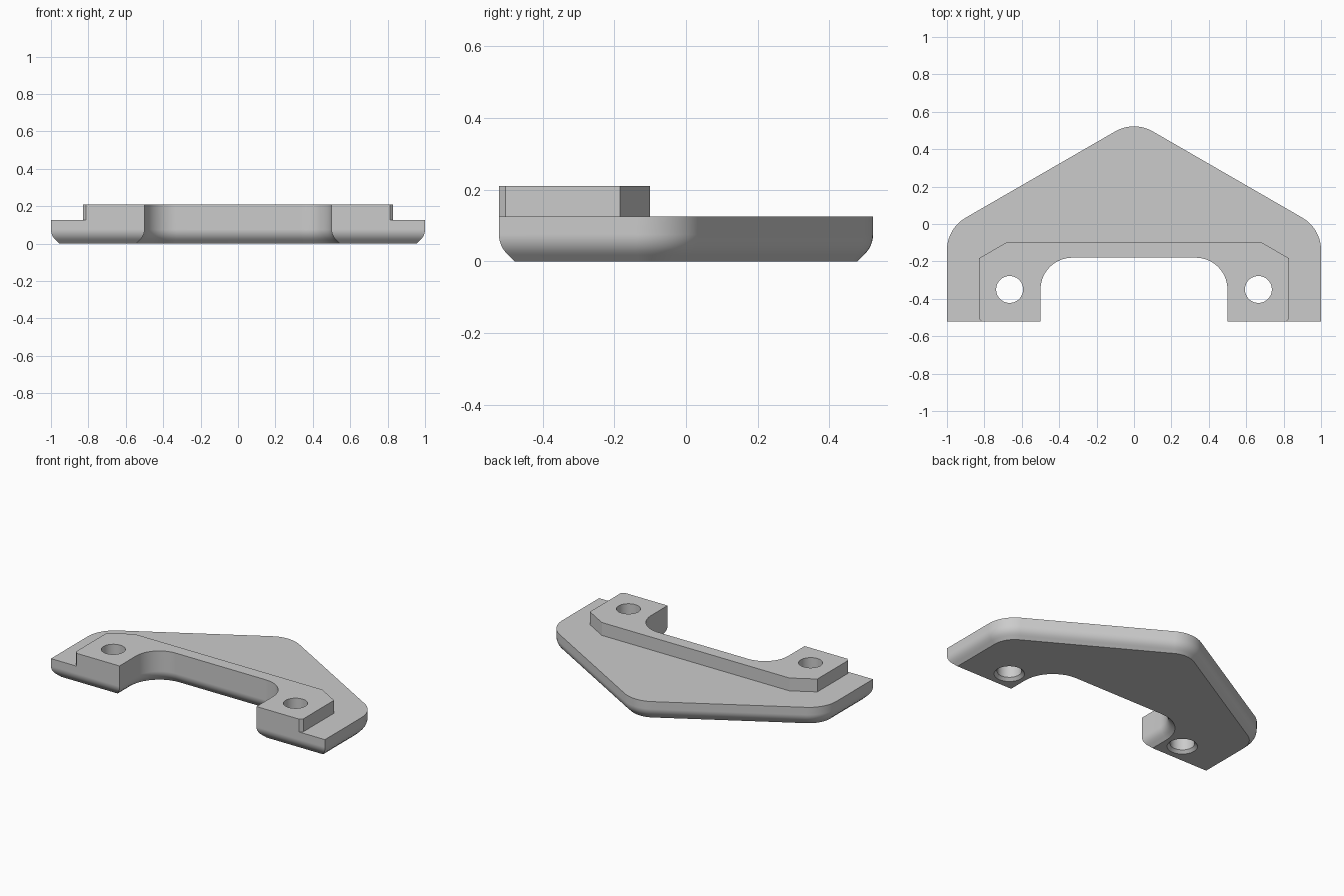
import bpy, bmesh, math
from mathutils import Vector, Matrix

if "Cube" in bpy.data.objects:
    bpy.data.objects.remove(bpy.data.objects["Cube"], do_unlink=True)

FRONT = -0.522      # flat front faces of the legs
PLATE_TOP = 0.125
TOP = 0.21
FILLET = 0.075      # lower edge rounding, ending in a 45 degree slope
CHAMFER = 0.018

grey = bpy.data.materials.new("light_grey")
grey.use_nodes = True
grey.diffuse_color = (0.6, 0.6, 0.6, 1)
grey.node_tree.nodes["Principled BSDF"].inputs["Base Color"].default_value = (0.6, 0.6, 0.6, 1)


def loft(name, rings):
    """Closed solid through matching (z, outline) rings."""
    bm = bmesh.new()
    loops = [[bm.verts.new((x, y, z)) for x, y in pts] for z, pts in rings]
    for a, b in zip(loops, loops[1:]):
        for i in range(len(a)):
            j = (i + 1) % len(a)
            bm.faces.new((a[i], a[j], b[j], b[i]))
    bm.faces.new(loops[0][::-1])
    bm.faces.new(loops[-1])
    bmesh.ops.recalc_face_normals(bm, faces=bm.faces)
    mesh = bpy.data.meshes.new(name)
    bm.to_mesh(mesh)
    bm.free()
    mesh.materials.append(grey)
    obj = bpy.data.objects.new(name, mesh)
    bpy.context.collection.objects.link(obj)
    return obj


def rounded_outline(corners, inset, front_inset, steps=10):
    """Counter-clockwise outline, inset edge by edge, with rounded corners."""
    pts = [Vector(c[:2]) for c in corners]
    out = []
    for i, p in enumerate(pts):
        before, after = pts[i - 1], pts[(i + 1) % len(pts)]
        e1, e2 = (p - before).normalized(), (after - p).normalized()
        n1, n2 = Vector((-e1.y, e1.x)), Vector((-e2.y, e2.x))
        d1 = front_inset if before.y == p.y == FRONT else inset
        d2 = front_inset if after.y == p.y == FRONT else inset
        det = n1.x * n2.y - n1.y * n2.x
        q = p + Vector((d1 * n2.y - d2 * n1.y, d2 * n1.x - d1 * n2.x)) / det
        if corners[i][2] == 0:
            out.append(q)
            continue
        turn = math.atan2(e1.x * e2.y - e1.y * e2.x, e1.dot(e2))
        side = math.copysign(1, turn)
        r = corners[i][2] - side * inset
        start = q - e1 * r * math.tan(abs(turn) / 2)
        centre = start + n1 * r * side
        out += [centre + Matrix.Rotation(turn * k / steps, 2) @ (start - centre)
                for k in range(steps + 1)]
    return out


# Body outline: two legs, a rounded notch and a pointed back
corners = [
    (0.5, FRONT, 0), (1, FRONT, 0), (1, -0.024, 0.2), (0, 0.553, 0.2),
    (-1, -0.024, 0.2), (-1, FRONT, 0), (-0.5, FRONT, 0),
    (-0.5, -0.18, 0.17), (0.5, -0.18, 0.17),
]
foot = FILLET * (2 - math.sqrt(2))
layers = [(0, foot, CHAMFER), (CHAMFER, foot - CHAMFER, 0)]
for k in range(7):
    a = math.radians(45) * (1 - k / 6)
    layers.append((FILLET * (1 - math.sin(a)), FILLET * (1 - math.cos(a)), 0))
layers.append((TOP, 0, 0))
body = loft("bracket_body", [(z, rounded_outline(corners, s, f)) for z, s, f in layers])

# Cutter that lowers the plate around the raised pad
half = [(0.83, FRONT + CHAMFER), (0.83, -0.184), (0.685, -0.1)]
pad = [(0.812, -0.7), (0.812, FRONT)] + half
ring = [(1.3, -0.7), (1.3, 0.8), (-1.3, 0.8), (-1.3, -0.7)]
ring += [(-x, y) for x, y in pad] + pad[::-1]
cutters = [loft("pad_cutter", [(PLATE_TOP, ring), (0.4, ring)])]

# Screw holes with a countersink underneath
for name, x in (("left_hole_cutter", 0.665), ("right_hole_cutter", -0.665)):
    rings = []
    for z, r in ((-0.01, 0.1), (CHAMFER, 0.072), (0.4, 0.072)):
        angles = [math.tau * i / 48 for i in range(48)]
        rings.append((z, [(x + r * math.cos(a), -0.35 + r * math.sin(a)) for a in angles]))
    cutters.append(loft(name, rings))

bpy.ops.object.select_all(action="DESELECT")
bpy.context.view_layer.objects.active = body
body.select_set(True)
for cutter in cutters:
    cutter.hide_render = True
    mod = body.modifiers.new(cutter.name, "BOOLEAN")
    mod.operation = "DIFFERENCE"
    mod.solver = "EXACT"
    mod.object = cutter
    bpy.ops.object.modifier_apply(modifier=mod.name)
for cutter in cutters:
    bpy.data.objects.remove(cutter, do_unlink=True)

# Smooth rounded areas, keep flat faces flat
bpy.ops.object.shade_smooth_by_angle(angle=math.radians(25))
weighted = body.modifiers.new("flat_face_normals", "WEIGHTED_NORMAL")
weighted.keep_sharp = True
